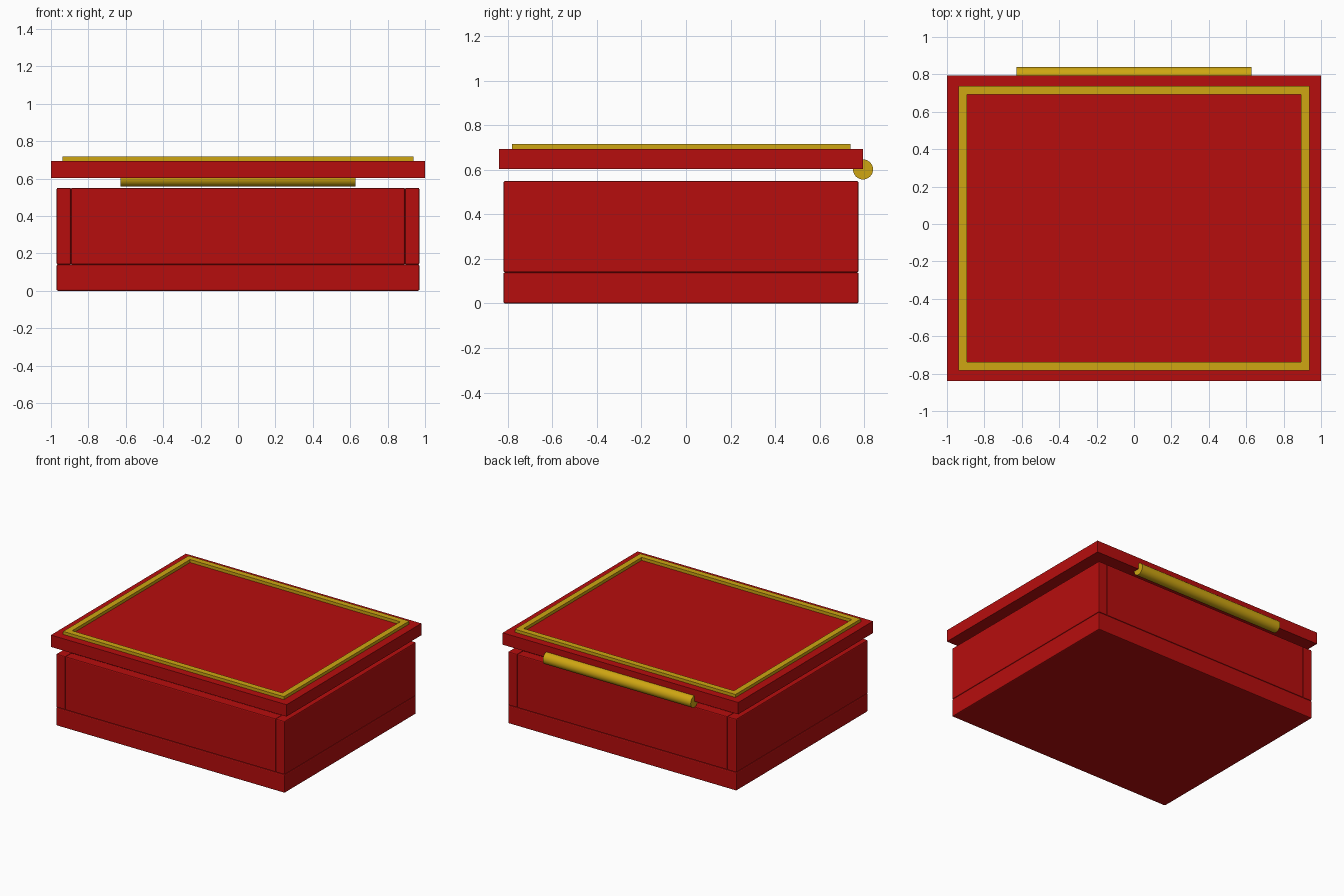
import bpy, math

if "Cube" in bpy.data.objects:
    bpy.data.objects.remove(bpy.data.objects["Cube"])

def material(name, col):
    m = bpy.data.materials.new(name)
    m.diffuse_color = (*col, 1)
    m.use_nodes = True
    m.node_tree.nodes["Principled BSDF"].inputs["Base Color"].default_value = m.diffuse_color
    return m

RED = material("red lacquer", (0.47, 0.004, 0.004))
GOLD = material("gold metal", (0.62, 0.38, 0.006))

def box(name, x, y, z, mat, bevel=0):
    """Box from (min, max) ranges on each axis."""
    bpy.ops.mesh.primitive_cube_add(size=1, location=[(a + b) / 2 for a, b in (x, y, z)])
    o = bpy.context.object
    o.name = name
    o.scale = [b - a for a, b in (x, y, z)]
    bpy.ops.object.transform_apply(location=False, rotation=False, scale=True)
    o.data.materials.append(mat)
    if bevel:
        m = o.modifiers.new("soft edges", 'BEVEL')
        m.width, m.segments = bevel, 2
    return o

BX, Y0, Y1, T = 0.97, -0.82, 0.775, 0.077   # body half width, depth range, wall thickness
BEV = 0.007

# base slab and hollow walls
box("base", (-BX, BX), (Y0, Y1), (0, 0.14), RED, BEV)
WALL = (0.14, 0.55)
IN = BX - T
box("left_wall", (-BX, -IN), (Y0, Y1), WALL, RED, BEV)
box("right_wall", (IN, BX), (Y0, Y1), WALL, RED, BEV)
box("front_wall", (-IN, IN), (Y0, Y0 + T), WALL, RED, BEV)
box("back_wall", (-IN, IN), (Y1 - T, Y1), WALL, RED, BEV)

# overhanging lid
box("lid", (-1, 1), (-0.84, 0.795), (0.603, 0.694), RED)

# gold trim frame on the lid
TX, TY0, TY1, W = 0.937, -0.782, 0.738, 0.045
TZ = (0.694, 0.717)
box("front_trim", (-TX, TX), (TY0, TY0 + W), TZ, GOLD)
box("back_trim", (-TX, TX), (TY1 - W, TY1), TZ, GOLD)
box("left_trim", (-TX, -TX + W), (TY0 + W, TY1 - W), TZ, GOLD)
box("right_trim", (TX - W, TX), (TY0 + W, TY1 - W), TZ, GOLD)

# hinge rod at the back edge
bpy.ops.mesh.primitive_cylinder_add(vertices=32, radius=0.045, depth=1.256,
                                    location=(0, 0.795, 0.602), rotation=(0, math.pi / 2, 0))
hinge = bpy.context.object
hinge.name = "hinge_rod"
hinge.data.materials.append(GOLD)
bpy.ops.object.shade_smooth_by_angle(angle=math.radians(35))
